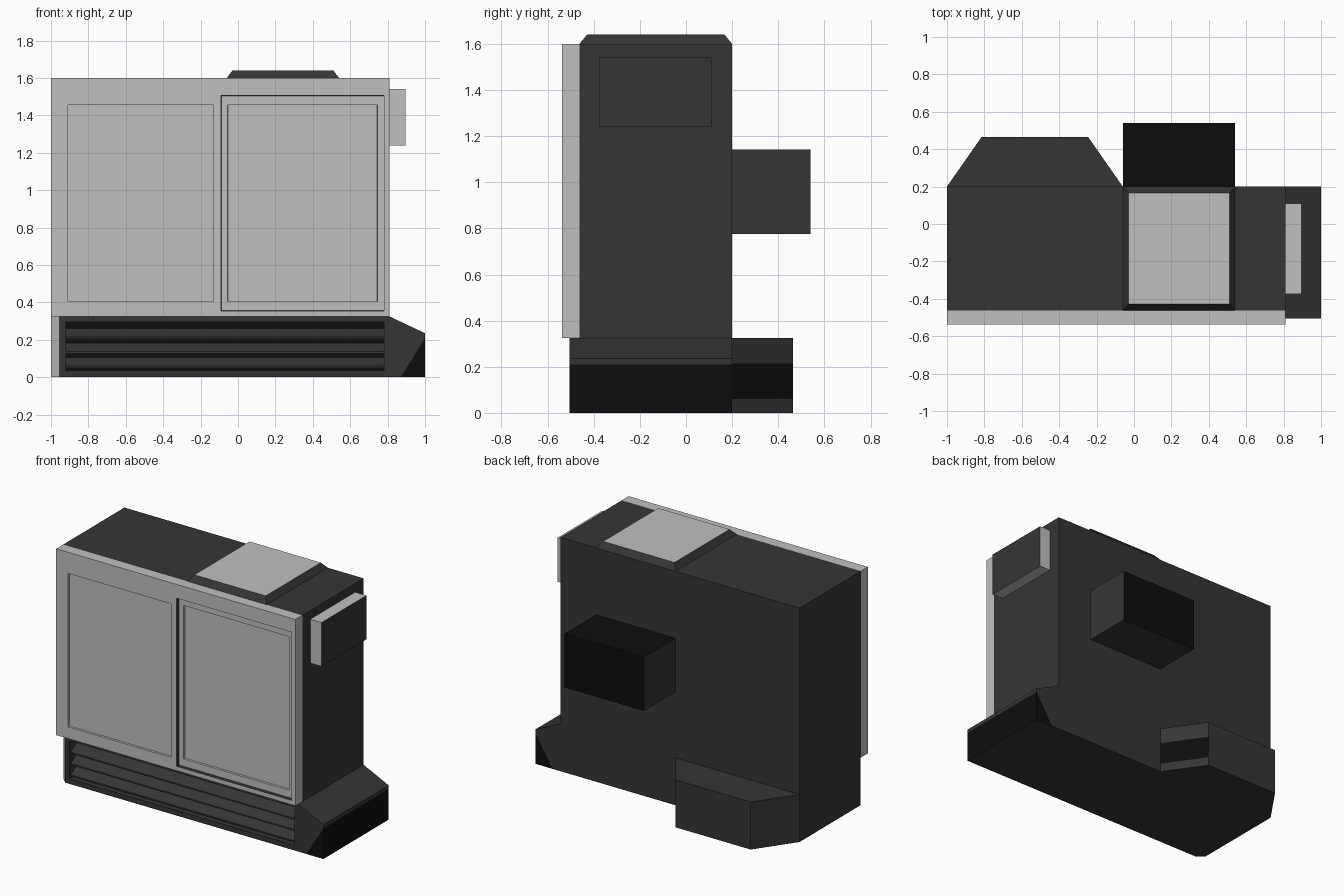
import bpy, bmesh
from mathutils import Vector

if "Cube" in bpy.data.objects:
    bpy.data.objects.remove(bpy.data.objects["Cube"])

LIGHT, DARK, BLACK = 0, 1, 2
MATS = []
for name, v in (("light grey", 0.53), ("charcoal", 0.036), ("black", 0.004)):
    m = bpy.data.materials.new(name)
    m.diffuse_color = (v, v, v, 1)
    m.use_nodes = True
    m.node_tree.nodes["Principled BSDF"].inputs["Base Color"].default_value = m.diffuse_color
    MATS.append(m)


def prism(pts, lo, hi, axis, mat):
    """Extrude a 2D outline: axis 'y' takes (x, z) points, 'z' takes (x, y), 'x' takes (y, z)."""
    place = {'x': lambda a, b, h: (h, a, b), 'y': lambda a, b, h: (a, h, b), 'z': lambda a, b, h: (a, b, h)}[axis]
    bm = bmesh.new()
    ends = [[bm.verts.new(place(a, b, h)) for a, b in pts] for h in (lo, hi)]
    n = len(pts)
    bm.faces.new(ends[0])
    bm.faces.new(ends[1])
    for i in range(n):
        j = (i + 1) % n
        bm.faces.new((ends[0][i], ends[0][j], ends[1][j], ends[1][i]))
    bmesh.ops.recalc_face_normals(bm, faces=bm.faces)
    for f in bm.faces:
        f.material_index = mat
    return bm


def box(x0, x1, y0, y1, z0, z1, mat):
    return prism([(x0, y0), (x1, y0), (x1, y1), (x0, y1)], z0, z1, 'z', mat)


def cut(bm, co, no):
    bmesh.ops.bisect_plane(bm, geom=bm.verts[:] + bm.edges[:] + bm.faces[:], dist=1e-5,
                           plane_co=co, plane_no=no)


def recess(bm, y, x0, x1, z0, z1, depth, wall, floor):
    """Sink a rectangle of the front-facing plane at y."""
    for x in (x0, x1):
        cut(bm, (x, 0, 0), (1, 0, 0))
    for z in (z0, z1):
        cut(bm, (0, 0, z), (0, 0, 1))
    bm.normal_update()
    picked = []
    for f in bm.faces:
        c = f.calc_center_median()
        if f.normal.y < -0.9 and abs(c.y - y) < 1e-3 and x0 < c.x < x1 and z0 < c.z < z1:
            picked.append(f)
    sides = bmesh.ops.inset_region(bm, faces=picked, thickness=0.0005, depth=-depth,
                                   use_even_offset=True)["faces"]
    for f in sides:
        f.material_index = wall
    for f in picked:
        f.material_index = floor


def finish(name, bm):
    me = bpy.data.meshes.new(name)
    bm.normal_update()
    bm.to_mesh(me)
    bm.free()
    for m in MATS:
        me.materials.append(m)
    ob = bpy.data.objects.new(name, me)
    bpy.context.collection.objects.link(ob)
    return ob


def paint(bm, rule, mat):
    bm.normal_update()
    for f in bm.faces:
        if rule(f.normal, f.calc_center_median()):
            f.material_index = mat


# Cabinet body
finish("cabinet_body", box(-1, 0.81, -0.462, 0.2, 0.325, 1.6, DARK))

# Front panel with a sunken door and two inner panels
FY = -0.537
bm = box(-1, 0.81, FY, -0.462, 0.325, 1.6, LIGHT)
recess(bm, FY, -0.91, -0.13, 0.405, 1.455, 0.015, LIGHT, LIGHT)
recess(bm, FY, -0.09, 0.78, 0.355, 1.505, 0.025, DARK, LIGHT)
recess(bm, FY + 0.025, -0.055, 0.745, 0.4052, 1.4552, 0.015, LIGHT, LIGHT)
finish("front_panel", bm)

# Base with sloped right end, chamfered left corner and grille opening
BY = -0.505
bm = prism([(-1, 0), (1, 0), (1, 0.235), (0.81, 0.325), (-1, 0.325)], BY, 0.2, 'y', DARK)
corner = [e for e in bm.edges if all(v.co.x < -0.99 and v.co.y < -0.5 for v in e.verts)]
bmesh.ops.bevel(bm, geom=corner, offset=0.045, segments=1, affect='EDGES')
tilt = Vector((0.21, 0, -0.13))
cut(bm, (0.87, 0, 0), tilt)
paint(bm, lambda n, c: n.z > -0.9 and (c - Vector((0.87, 0, 0))).dot(tilt) > 1e-4, BLACK)
recess(bm, BY, -0.92, 0.78, 0.035, 0.295, 0.1, DARK, BLACK)
finish("base", bm)

# Grille slats, leaning back
for i in range(3):
    z = 0.05 + i * 0.077
    pts = [(BY + 0.01, z), (BY + 0.09, z + 0.045), (BY + 0.09, z + 0.055), (BY + 0.01, z + 0.01)]
    finish("grille_slat", prism(pts, -0.92, 0.78, 'x', DARK))

# Tapered foot at the back, with a dark stain band on its right slope
bm = prism([(-1, 0.2), (-0.06, 0.2), (-0.245, 0.465), (-0.815, 0.465)], 0, 0.325, 'z', DARK)
for z in (0.06, 0.215):
    cut(bm, (0, 0, z), (0, 0, 1))
paint(bm, lambda n, c: n.x > 0.5 and 0.06 < c.z < 0.215, BLACK)
finish("rear_foot", bm)

# Rear box with black top and back
bm = box(-0.06, 0.54, 0.2, 0.54, 0.775, 1.143, DARK)
paint(bm, lambda n, c: n.y > 0.9 or n.z > 0.9, BLACK)
finish("rear_box", bm)

# Top cap with sloped edges and a light top
bm = box(-0.06, 0.54, -0.462, 0.2, 1.6, 1.64, DARK)
for v in bm.verts:
    if v.co.z > 1.62:
        v.co.x += 0.03 if v.co.x < 0.2 else -0.03
        v.co.y += 0.033 if v.co.y < 0 else -0.033
paint(bm, lambda n, c: n.z > 0.9, LIGHT)
finish("top_cap", bm)

# Side box: light rim, dark outer face
bm = box(0.81, 0.895, -0.375, 0.11, 1.24, 1.54, LIGHT)
paint(bm, lambda n, c: n.x > 0.9, DARK)
finish("side_box", bm)
